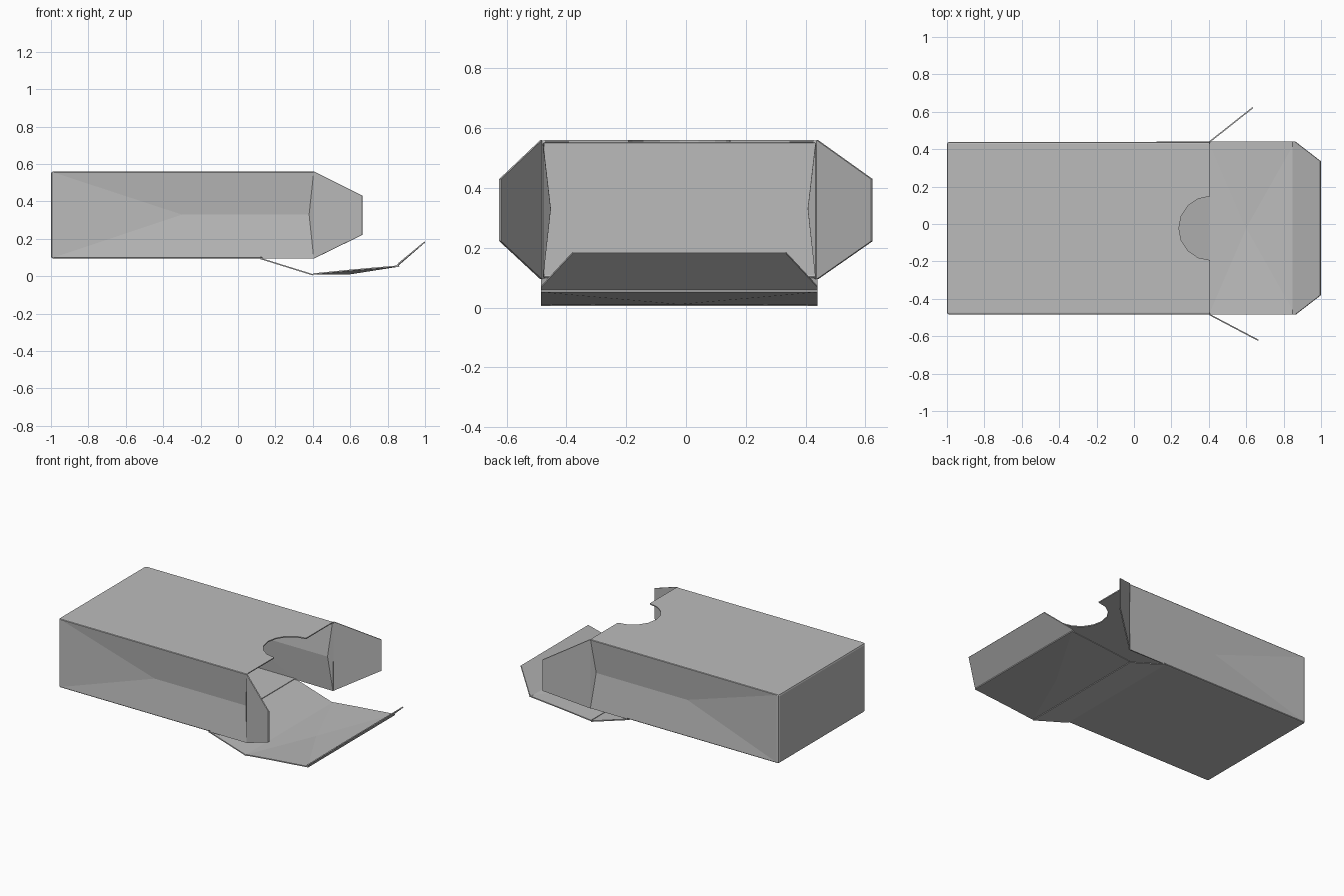
import bpy, bmesh, math

cube = bpy.data.objects.get("Cube")
if cube:
    bpy.data.objects.remove(cube, do_unlink=True)

card = bpy.data.materials.new("grey card")
card.use_nodes = True
GREY = (0.5, 0.5, 0.5, 1)
card.diffuse_color = GREY
card.node_tree.nodes["Principled BSDF"].inputs["Base Color"].default_value = GREY

# Carton extents
X0, X1 = -1.0, 0.405
Y0, Y1 = -0.485, 0.44
Z0, Z1 = 0.095, 0.56
YM, ZM = (Y0 + Y1) / 2, 0.33
BEND = 0.12


def panel_object(name, faces, thickness=0.007, offset=-1, bevel=0):
    """Join panels given as corner lists into one thin card sheet."""
    bm = bmesh.new()
    for corners in faces:
        bm.faces.new([bm.verts.new(c) for c in corners])
    bmesh.ops.remove_doubles(bm, verts=bm.verts, dist=0.0005)
    bmesh.ops.recalc_face_normals(bm, faces=bm.faces)
    mesh = bpy.data.meshes.new(name)
    bm.to_mesh(mesh)
    bm.free()
    mesh.materials.append(card)
    obj = bpy.data.objects.new(name, mesh)
    bpy.context.collection.objects.link(obj)
    if bevel:
        mod = obj.modifiers.new("soft folds", "BEVEL")
        mod.width, mod.segments = bevel, 2
        mod.limit_method, mod.angle_limit = "ANGLE", math.radians(50)
    mod = obj.modifiers.new("card thickness", "SOLIDIFY")
    mod.thickness, mod.offset = thickness, offset
    return obj


def side_wall(y, inward):
    """Long wall pressed in slightly around two crease points."""
    tl, tr, br, bl = (X0, y, Z1), (X1, y, Z1), (X1, y, Z0), (X0, y, Z0)
    bend = (BEND, y, Z0)
    a = (-0.3, y + inward * 0.026, ZM)
    b = (0.38, y + inward * 0.026, ZM)
    return [(tl, tr, b), (tl, b, a), (tl, a, bl), (bl, a, bend),
            (a, b, bend), (bend, b, br), (b, tr, br)]


# Sleeve: top with thumb notch, floor, closed end and two side walls
notch = [(X1 - 0.165 * math.sin(math.pi * i / 8),
          YM + 0.17 * math.cos(math.pi * i / 8), Z1) for i in range(9)]
top = [(X0, Y0, Z1), (X0, Y1, Z1), (X1, Y1, Z1)] + notch + [(X1, Y0, Z1)]
floor = [(X0, Y0, Z0), (BEND, Y0, Z0), (BEND, Y1, Z0), (X0, Y1, Z0)]
end = [(X0, Y0, Z0), (X0, Y1, Z0), (X0, Y1, Z1), (X0, Y0, Z1)]
panel_object("carton_sleeve",
             [top, floor, end] + side_wall(Y0, 1) + side_wall(Y1, -1),
             bevel=0.012)

# Splayed dust flaps
for name, y, tip_x, tip_y in (("front_dust_flap", Y0, 0.665, -0.622),
                              ("back_dust_flap", Y1, 0.635, 0.622)):
    panel_object(name, [[(X1, y, Z0), (tip_x, tip_y, 0.222),
                         (tip_x, tip_y, 0.43), (X1, y, Z1)]], offset=0)

# Floor extension bending down to the lid hinge
panel_object("floor_ramp", [[(BEND, Y0, Z0), (0.4, Y0, 0.008),
                             (0.4, Y1, 0.008), (BEND, Y1, Z0)]], offset=0)

# Lid, dipped in the middle
xs, xm, xe = 0.4, 0.6, 0.862
rim = [(xs, Y0, 0.012), (xm, Y0, 0.032), (xe, Y0, 0.055),
       (xe, Y1, 0.055), (xm, Y1, 0.032), (xs, Y1, 0.012)]
dip = (xm, YM, 0.014)
panel_object("lid", [(dip, rim[i], rim[(i + 1) % 6]) for i in range(6)], offset=0)

# Tuck flap with cut corners
panel_object("tuck_flap", [[(0.85, Y0, 0.055), (0.862, Y0, 0.07),
                            (0.998, Y0 + 0.105, 0.183), (0.998, Y1 - 0.105, 0.183),
                            (0.862, Y1, 0.07), (0.85, Y1, 0.055)]], offset=0)
